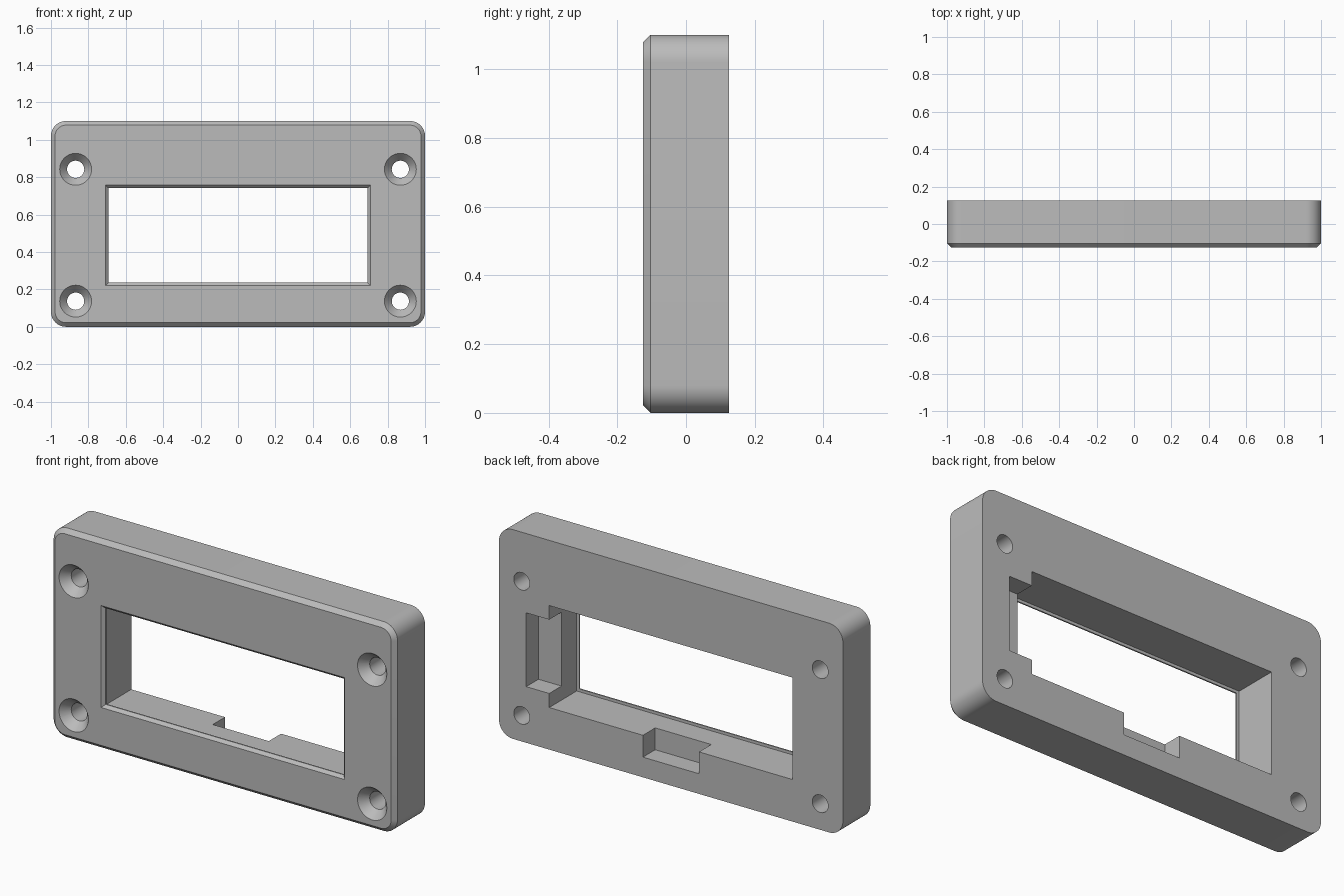
import bpy, bmesh
from math import sin, cos, pi

if "Cube" in bpy.data.objects:
    bpy.data.objects.remove(bpy.data.objects["Cube"], do_unlink=True)

FRONT, BACK, HEIGHT = -0.125, 0.125, 1.1

grey = bpy.data.materials.new("plain grey")
grey.use_nodes = True
colour = (0.5, 0.5, 0.5, 1)
grey.diffuse_color = colour
grey.node_tree.nodes["Principled BSDF"].inputs["Base Color"].default_value = colour


def rectangle(x0, x1, z0, z1):
    return [(x0, z0), (x1, z0), (x1, z1), (x0, z1)]


def circle(cx, cz, r, n=48):
    return [(cx + r * cos(2 * pi * i / n), cz + r * sin(2 * pi * i / n)) for i in range(n)]


def rounded(inset, radius=0.08, n=12):
    """Plate outline, shrunk by inset, with arcs at the corners."""
    points = []
    for quarter, (sx, sz) in enumerate([(1, 1), (-1, 1), (-1, -1), (1, -1)]):
        cx, cz = sx * (1 - radius), HEIGHT / 2 + sz * (HEIGHT / 2 - radius)
        for i in range(n + 1):
            a = (quarter + i / n) * pi / 2
            points.append((cx + (radius - inset) * cos(a), cz + (radius - inset) * sin(a)))
    return points


def loft(name, sections):
    """Join outlines (y, points) from front to back into a closed solid."""
    bm = bmesh.new()
    rings = [[bm.verts.new((x, y, z)) for x, z in pts] for y, pts in sections]
    for a, b in zip(rings, rings[1:]):
        for i in range(len(a)):
            j = (i + 1) % len(a)
            bm.faces.new((a[i], a[j], b[j], b[i]))
    bm.faces.new(rings[0])
    bm.faces.new(rings[-1])
    bmesh.ops.recalc_face_normals(bm, faces=bm.faces)
    mesh = bpy.data.meshes.new(name)
    bm.to_mesh(mesh)
    bm.free()
    mesh.materials.append(grey)
    obj = bpy.data.objects.new(name, mesh)
    bpy.context.collection.objects.link(obj)
    return obj


# Plate with rounded corners and a chamfered front edge
plate = loft("bezel_plate", [(FRONT, rounded(0.022)), (FRONT + 0.022, rounded(0)),
                             (BACK, rounded(0))])


def window(inset):
    return rectangle(-0.708 + inset, 0.708 - inset, 0.221 + inset, 0.757 - inset)


# Display window: bevelled lip in front of a straight pocket
cutters = [loft("window_cutter", [
    (FRONT - 0.01, window(-0.01)), (FRONT + 0.015, window(0.015)),
    (FRONT + 0.022, window(0.015)), (FRONT + 0.022, window(0)), (BACK + 0.05, window(0))])]

# Shallow notches in the back, beside and below the window
for x0, x1, z0, z1 in [(0.65, 0.842, 0.295, 0.683), (-0.163, 0.163, 0.106, 0.3)]:
    outline = rectangle(x0, x1, z0, z1)
    cutters.append(loft("notch_cutter", [(0.023, outline), (BACK + 0.03, outline)]))

# Countersunk screw holes
for x in (-0.868, 0.868):
    for z in (0.137, 0.842):
        cutters.append(loft("screw_hole_cutter", [
            (FRONT - 0.01, circle(x, z, 0.094)), (FRONT + 0.045, circle(x, z, 0.046)),
            (BACK + 0.05, circle(x, z, 0.046))]))

bpy.ops.object.select_all(action='DESELECT')
bpy.context.view_layer.objects.active = plate
plate.select_set(True)
for cutter in cutters:
    cut = plate.modifiers.new("cut", 'BOOLEAN')
    cut.operation, cut.solver, cut.object = 'DIFFERENCE', 'EXACT', cutter
    bpy.ops.object.modifier_apply(modifier=cut.name)
    bpy.data.objects.remove(cutter, do_unlink=True)

bpy.ops.object.shade_smooth_by_angle(angle=pi / 6)
